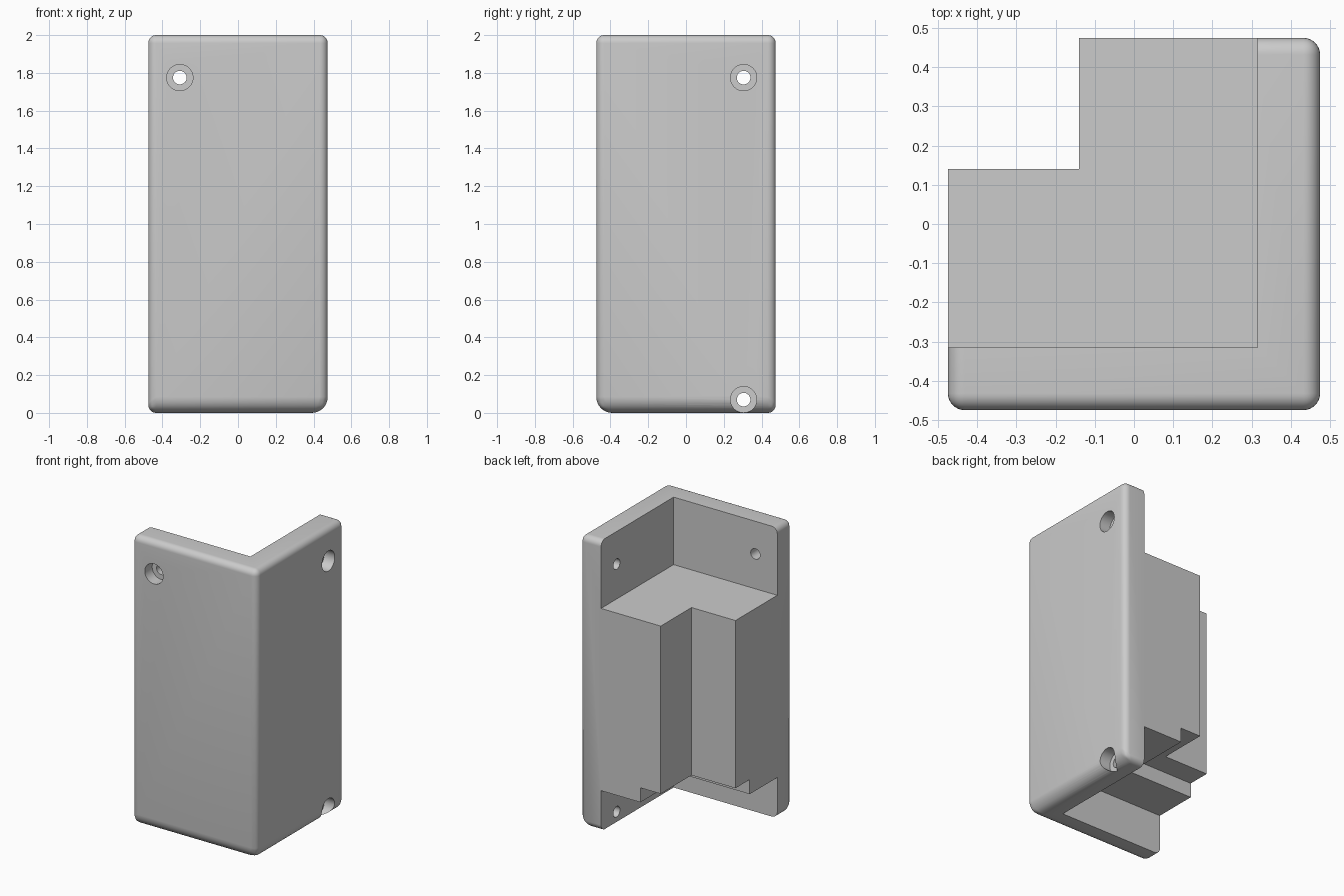
import bpy, bmesh, math

if "Cube" in bpy.data.objects:
    bpy.data.objects.remove(bpy.data.objects["Cube"], do_unlink=True)

S = 0.475            # half width of the corner guard
T = 0.315            # inner face of the walls
ROUND = 0.085        # large edge radius; the smaller one is half of it

grey = bpy.data.materials.new("light_grey")
grey.use_nodes = True
grey.diffuse_color = (0.6, 0.6, 0.6, 1)
grey.node_tree.nodes["Principled BSDF"].inputs["Base Color"].default_value = (0.6, 0.6, 0.6, 1)


def add_object(name, bm):
    bmesh.ops.recalc_face_normals(bm, faces=bm.faces)
    mesh = bpy.data.meshes.new(name)
    bm.to_mesh(mesh)
    bm.free()
    obj = bpy.data.objects.new(name, mesh)
    mesh.materials.append(grey)
    bpy.context.collection.objects.link(obj)
    return obj


def angle_prism(name, inner, z0, z1, outer=S):
    """L-shaped prism along the front and right, mirrored about the diagonal."""
    outline = [(-S, -outer), (outer, -outer), (outer, S),
               (inner, S), (inner, -inner), (-S, -inner)]
    bm = bmesh.new()
    base = bm.faces.new([bm.verts.new((x, y, z0)) for x, y in outline])
    top = bmesh.ops.extrude_face_region(bm, geom=[base])["geom"]
    bmesh.ops.translate(bm, vec=(0, 0, z1 - z0),
                        verts=[v for v in top if isinstance(v, bmesh.types.BMVert)])
    return add_object(name, bm)


def activate(obj):
    bpy.ops.object.select_all(action='DESELECT')
    obj.select_set(True)
    bpy.context.view_layer.objects.active = obj


def combine(target, other, operation):
    mod = target.modifiers.new(operation, 'BOOLEAN')
    mod.operation, mod.solver, mod.object = operation, 'EXACT', other
    activate(target)
    bpy.ops.object.modifier_apply(modifier=mod.name)
    bpy.data.objects.remove(other, do_unlink=True)


# Two upright walls with rounded outer edges
guard = angle_prism("corner_guard", T, 0, 2)
bm = bmesh.new()
bm.from_mesh(guard.data)
weight = bm.edges.layers.float.new("bevel_weight_edge")
for e in bm.edges:
    mid = (e.verts[0].co + e.verts[1].co) / 2
    on_x, on_y = abs(abs(mid.x) - S) < 1e-4, abs(abs(mid.y) - S) < 1e-4
    upright = abs(e.verts[0].co.z - e.verts[1].co.z) > 1
    if (on_x and on_y) if upright else (on_x or on_y):
        long_bottom = mid.z < 0.01 and e.calc_length() > 0.5
        e[weight] = 1.0 if long_bottom else 0.5
bm.to_mesh(guard.data)
bm.free()
bevel = guard.modifiers.new("rounding", 'BEVEL')
bevel.limit_method, bevel.width, bevel.segments = 'WEIGHT', ROUND, 8
activate(guard)
bpy.ops.object.modifier_apply(modifier=bevel.name)

# Thick inner block with a step on its underside
combine(guard, angle_prism("inner_block", -0.14, 0.38, 1.535, T + 0.05), 'UNION')
combine(guard, angle_prism("inner_step", 0.015, 0.28, 1.0, T + 0.05), 'UNION')


# Counterbored screw holes
def cylinder_cutter(location, radius, depth, along_x):
    bpy.ops.mesh.primitive_cylinder_add(
        vertices=40, radius=radius, depth=depth, location=location,
        rotation=(0, math.pi / 2, 0) if along_x else (math.pi / 2, 0, 0))
    cutter = bpy.context.object
    cutter.name = "hole_cutter"
    cutter.hide_render = True
    return cutter


for along_x, offset, z in [(False, -0.308, 1.775), (True, 0.305, 1.775), (True, 0.305, 0.07)]:
    for radius, depth in [(0.0695, 0.16), (0.036, 0.5)]:
        spot = (S, offset, z) if along_x else (offset, -S, z)
        combine(guard, cylinder_cutter(spot, radius, depth, along_x), 'DIFFERENCE')

# Remove leftover seams on flat areas, then shade
bm = bmesh.new()
bm.from_mesh(guard.data)
bmesh.ops.remove_doubles(bm, verts=bm.verts, dist=1e-5)
bmesh.ops.dissolve_limit(bm, angle_limit=0.002, verts=bm.verts, edges=bm.edges)
for f in bm.faces:
    f.material_index = 0
bm.to_mesh(guard.data)
bm.free()
guard.data.materials.clear()
guard.data.materials.append(grey)
activate(guard)
bpy.ops.object.shade_smooth_by_angle(angle=math.radians(30))
